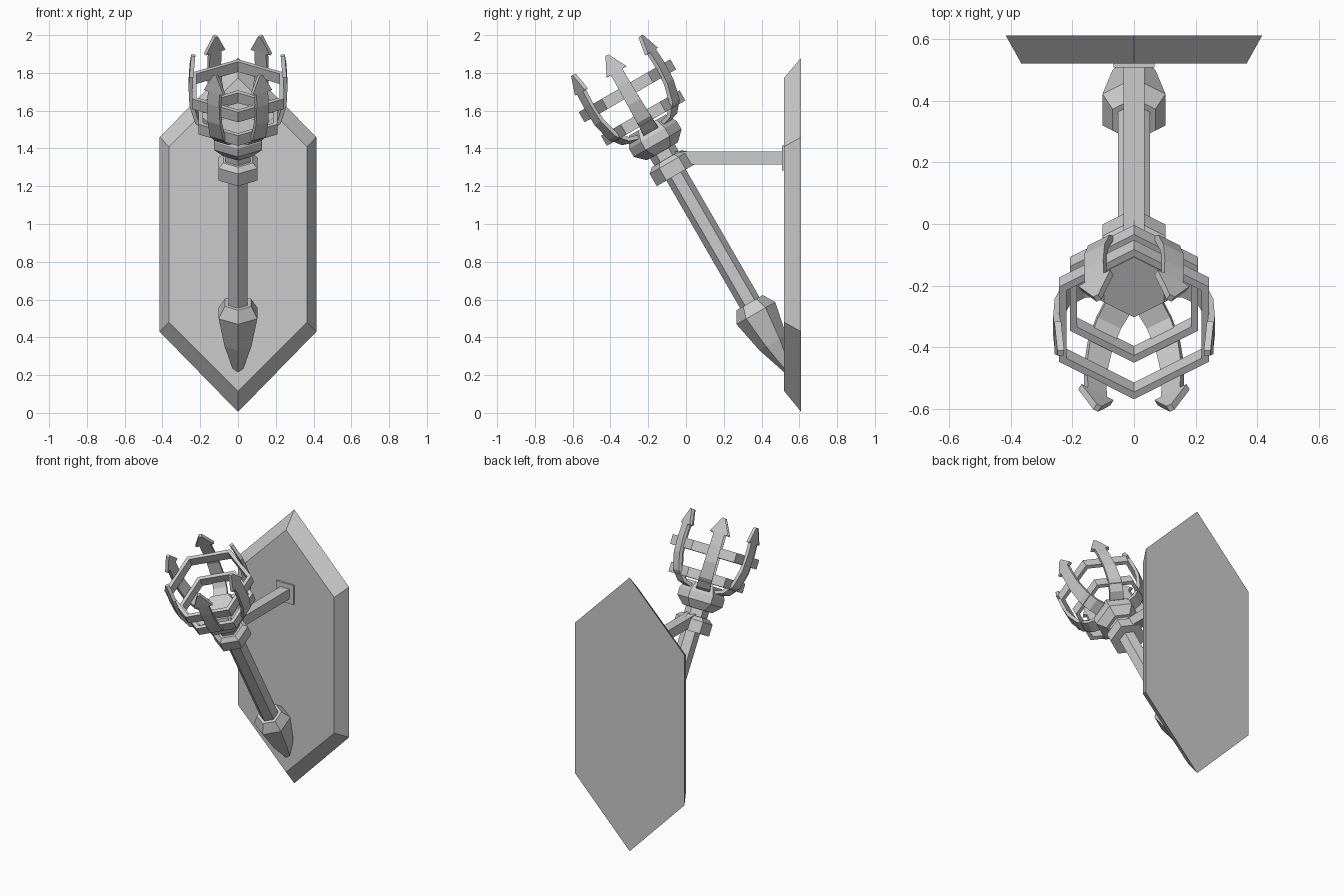
import bpy, bmesh, math
from mathutils import Matrix, Vector

if "Cube" in bpy.data.objects:
    bpy.data.objects.remove(bpy.data.objects["Cube"])

# Torch axis: leans 30 degrees forward, origin at the collar
TILT = Matrix.Translation((0, -0.08, 1.307)) @ Matrix.Rotation(math.radians(30), 4, 'X')


def make(name, verts, faces, matrix=Matrix()):
    mesh = bpy.data.meshes.new(name)
    mesh.from_pydata([matrix @ Vector(v) for v in verts], [], faces)
    bm = bmesh.new()
    bm.from_mesh(mesh)
    bmesh.ops.recalc_face_normals(bm, faces=bm.faces)
    bm.to_mesh(mesh)
    bm.free()
    ob = bpy.data.objects.new(name, mesh)
    bpy.context.collection.objects.link(ob)
    return ob


def loft(name, loops, matrix=Matrix(), closed=False):
    """Skin equal-sized loops; cap the ends, or join last to first when closed."""
    n, m = len(loops[0]), len(loops)
    verts = [v for loop in loops for v in loop]
    faces = [(k * n + i, k * n + (i + 1) % n,
              (k + 1) % m * n + (i + 1) % n, (k + 1) % m * n + i)
             for k in range(m if closed else m - 1) for i in range(n)]
    if not closed:
        faces += [tuple(range(n)), tuple(range((m - 1) * n, m * n))]
    return make(name, verts, faces, matrix)


def hex_lathe(name, profile, closed=False):
    """Six-sided turned part along the torch axis; profile is (radius, height)."""
    loops = [[(r * math.sin(i * math.pi / 3), r * math.cos(i * math.pi / 3), t)
              for i in range(6)] for r, t in profile]
    return loft(name, loops, TILT, closed)


def box(name, lo, hi):
    loops = [[(lo[0], y, lo[2]), (hi[0], y, lo[2]), (hi[0], y, hi[2]), (lo[0], y, hi[2])]
             for y in (lo[1], hi[1])]
    return loft(name, loops)


# Bevelled wall plate
def plate_loop(y, hw, bottom, low, high, top):
    return [(0, y, bottom), (hw, y, low), (hw, y, high), (0, y, top), (-hw, y, high), (-hw, y, low)]


loft("wall_plate", [plate_loop(0.61, 0.415, 0.005, 0.43, 1.46, 1.88),
                    plate_loop(0.52, 0.365, 0.115, 0.48, 1.41, 1.775)])

# Support arm and its mounting flange
box("support_arm", (-0.034, -0.06, 1.315), (0.034, 0.515, 1.383))
box("arm_flange", (-0.066, 0.507, 1.283), (0.066, 0.53, 1.415))

# Turned parts of the torch
hex_lathe("shaft", [(0.059, -0.86), (0.059, 0.12)])
hex_lathe("pommel", [(0.08, -0.835), (0.118, -0.9), (0.082, -1.08), (0.025, -1.25)])
hex_lathe("collar", [(0.118, -0.055), (0.118, 0.02), (0.09, 0.045)])
hex_lathe("neck", [(0.075, 0.03), (0.075, 0.11)])
hex_lathe("cup", [(0.095, 0.09), (0.146, 0.14), (0.146, 0.19), (0.112, 0.25)])

# Cage rings
for name, r, t in (("lower_ring", 0.24, 0.293), ("upper_ring", 0.28, 0.46)):
    hex_lathe(name, [(r, t - 0.031), (r, t + 0.031), (r - 0.027, t + 0.031), (r - 0.027, t - 0.031)], True)

# Six arrow-headed prongs: (radius, height, half width)
PRONG = [(0.10, 0.205, 0.045), (0.17, 0.225, 0.043), (0.227, 0.285, 0.041), (0.257, 0.39, 0.038),
         (0.262, 0.50, 0.036), (0.258, 0.575, 0.035), (0.258, 0.577, 0.06), (0.248, 0.677, 0.009)]
for k in range(6):
    verts = [(r, s * w, t) for r, t, w in PRONG for s in (-1, 1)]
    faces = [(2 * i, 2 * i + 1, 2 * i + 3, 2 * i + 2) for i in range(len(PRONG) - 1)]
    turn = Matrix.Rotation(k * math.pi / 3, 4, 'Z')
    ob = make(f"prong_{k + 1}", verts, faces)
    # keep the outside facing outwards so the thickness grows inwards
    if ob.data.polygons[3].normal.x < 0:
        ob.data.flip_normals()
    ob.data.transform(TILT @ turn)
    mod = ob.modifiers.new("thickness", 'SOLIDIFY')
    mod.thickness = 0.022
    mod.offset = -1
